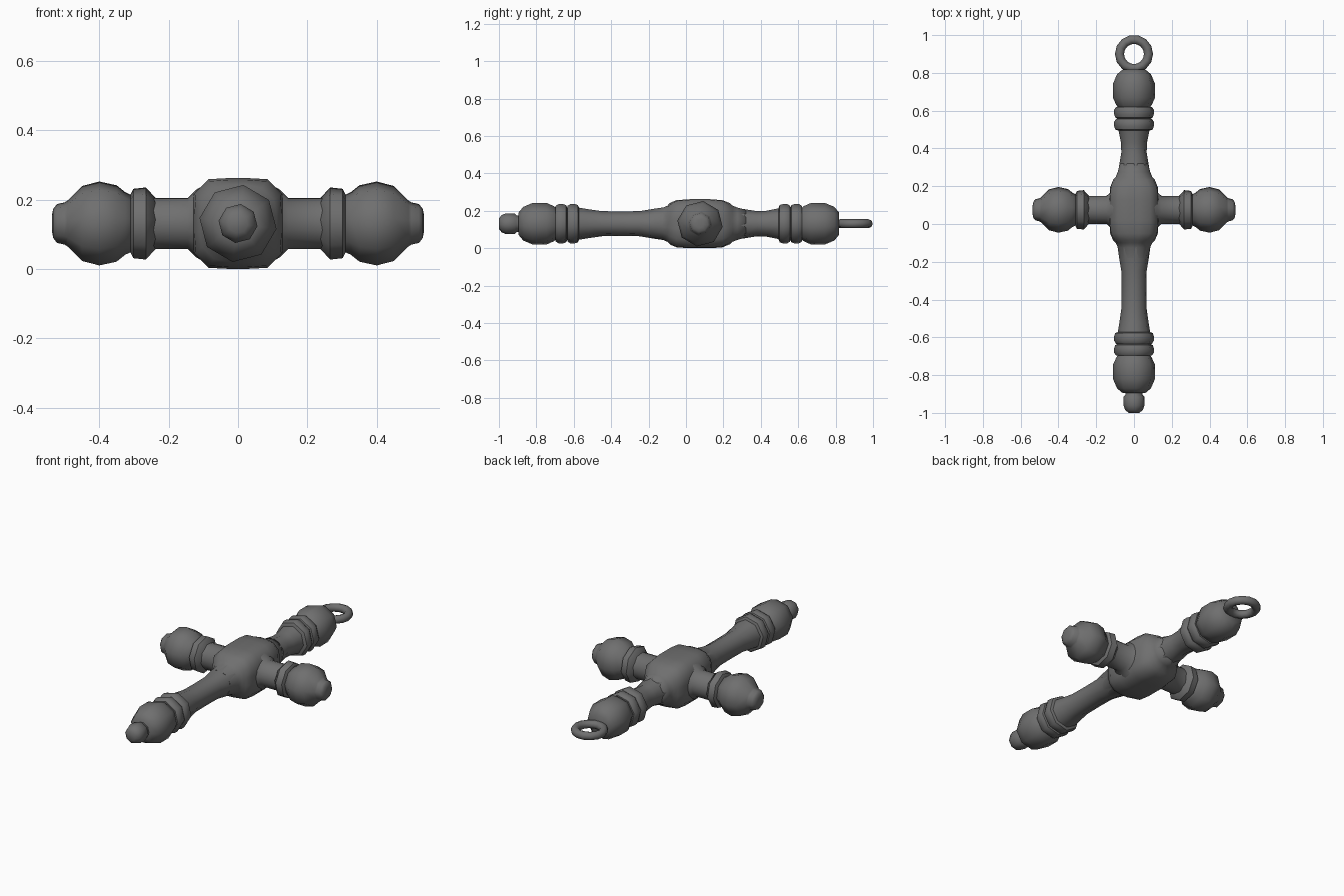
import bpy, bmesh, math
from mathutils import Vector

if "Cube" in bpy.data.objects:
    bpy.data.objects.remove(bpy.data.objects["Cube"])

CZ = 0.131    # height of the centre axis
ARM_Y = 0.075  # position of the crossbar

# Dark grey for the whole piece
dark = bpy.data.materials.new('dark_grey')
dark.diffuse_color = (.16, .16, .16, 1)
dark.use_nodes = True
dark.node_tree.nodes["Principled BSDF"].inputs["Base Color"].default_value = dark.diffuse_color


def loft(name, sections, axis, sides=8, turn=-8, angle=40):
    """Rings of (position, radius, squareness exponent) joined along an axis."""
    bm = bmesh.new()
    rings = []
    for pos, r, n in sections:
        ring = []
        for i in range(sides):
            a = math.radians(turn) + 2 * math.pi * i / sides
            c, s = math.cos(a), math.sin(a)
            k = r / (abs(c) ** n + abs(s) ** n) ** (1 / n)
            u, v = c * k, s * k
            co = Vector((pos, ARM_Y + u, CZ + v)) if axis == 'X' else Vector((u, pos, CZ + v))
            ring.append(bm.verts.new(co))
        rings.append(ring)
    for a, b in zip(rings, rings[1:]):
        for i in range(sides):
            j = (i + 1) % sides
            bm.faces.new((a[i], a[j], b[j], b[i]))
    bm.faces.new(rings[0])
    bm.faces.new(rings[-1])
    bmesh.ops.recalc_face_normals(bm, faces=bm.faces)
    me = bpy.data.meshes.new(name)
    bm.to_mesh(me)
    bm.free()
    ob = bpy.data.objects.new(name, me)
    bpy.context.collection.objects.link(ob)
    finish(ob, angle)
    return ob


def finish(ob, angle):
    ob.data.materials.append(dark)
    bpy.ops.object.select_all(action='DESELECT')
    ob.select_set(True)
    bpy.context.view_layer.objects.active = ob
    bpy.ops.object.shade_smooth_by_angle(angle=math.radians(angle))


def turned(name, profile, axis, sign=1, sides=8, angle=50):
    return loft(name, [(sign * p, r * 1.01, 2) for p, r in profile], axis, sides, angle=angle)


def collars(start):
    """Two stacked collars, profile measured outward from start."""
    steps = [(0, .085), (.006, .100), (.022, .105), (.045, .105), (.06, .095)]
    return [(start + o * .062 / .06 + k * .063, r) for k in (0, 1) for o, r in steps]


def bead(start):
    return [(start + o, r) for o, r in
            [(0, .085), (.012, .094), (.05, .111), (.125, .111), (.175, .09), (.2, .06)]]


# Central block, rounded square in section
loft('hub', [(-.18, .076, 2), (-.125, .087, 2), (-.10, .097, 2.4), (-.085, .112, 3),
             (-.05, .126, 4.5), (.02, .131, 5), (.13, .131, 5), (.195, .126, 4.5),
             (.235, .110, 3), (.25, .097, 2.4), (.275, .088, 2), (.32, .075, 2)],
     'Y', sides=16, turn=11.25, angle=75)

# Long lower shaft with collars, bead and tip
turned('lower_shaft', [(.10, .09), (.17, .08), (.25, .067), (.35, .066), (.45, .067), (.52, .077), (.58, .087)], 'Y', -1)
turned('lower_collars', collars(.572), 'Y', -1)
turned('lower_bead', bead(.695), 'Y', -1)
turned('lower_tip', [(.88, .045), (.905, .045), (.915, .055), (.96, .056), (.985, .047), (1.0, .028)], 'Y', -1, angle=75)

# Short upper shaft with collars and bead
turned('upper_shaft', [(.24, .09), (.30, .08), (.38, .067), (.43, .069), (.50, .083)], 'Y')
turned('upper_collars', collars(.495), 'Y')
turned('upper_bead', bead(.618), 'Y')

# Hanging ring
bpy.ops.mesh.primitive_torus_add(major_radius=.077, minor_radius=.024, major_segments=14,
                                 minor_segments=8, location=(0, .90, CZ))
ring = bpy.context.object
ring.name = 'hanging_ring'
finish(ring, 60)

# Crossbar arms, one on each side
for side, s in (('left', -1), ('right', 1)):
    turned(side + '_arm', [(.09, .115), (.12, .098), (.145, .074), (.25, .074)], 'X', s, 16)
    turned(side + '_arm_collar', [(.238, .074), (.266, .104), (.302, .1), (.312, .08)], 'X', s)
    turned(side + '_arm_bead', [(.30, .078), (.325, .09), (.35, .11), (.40, .121), (.45, .108),
                                (.492, .066), (.50, .061), (.522, .056), (.533, .042),
                                (.537, .022)], 'X', s, angle=75)
